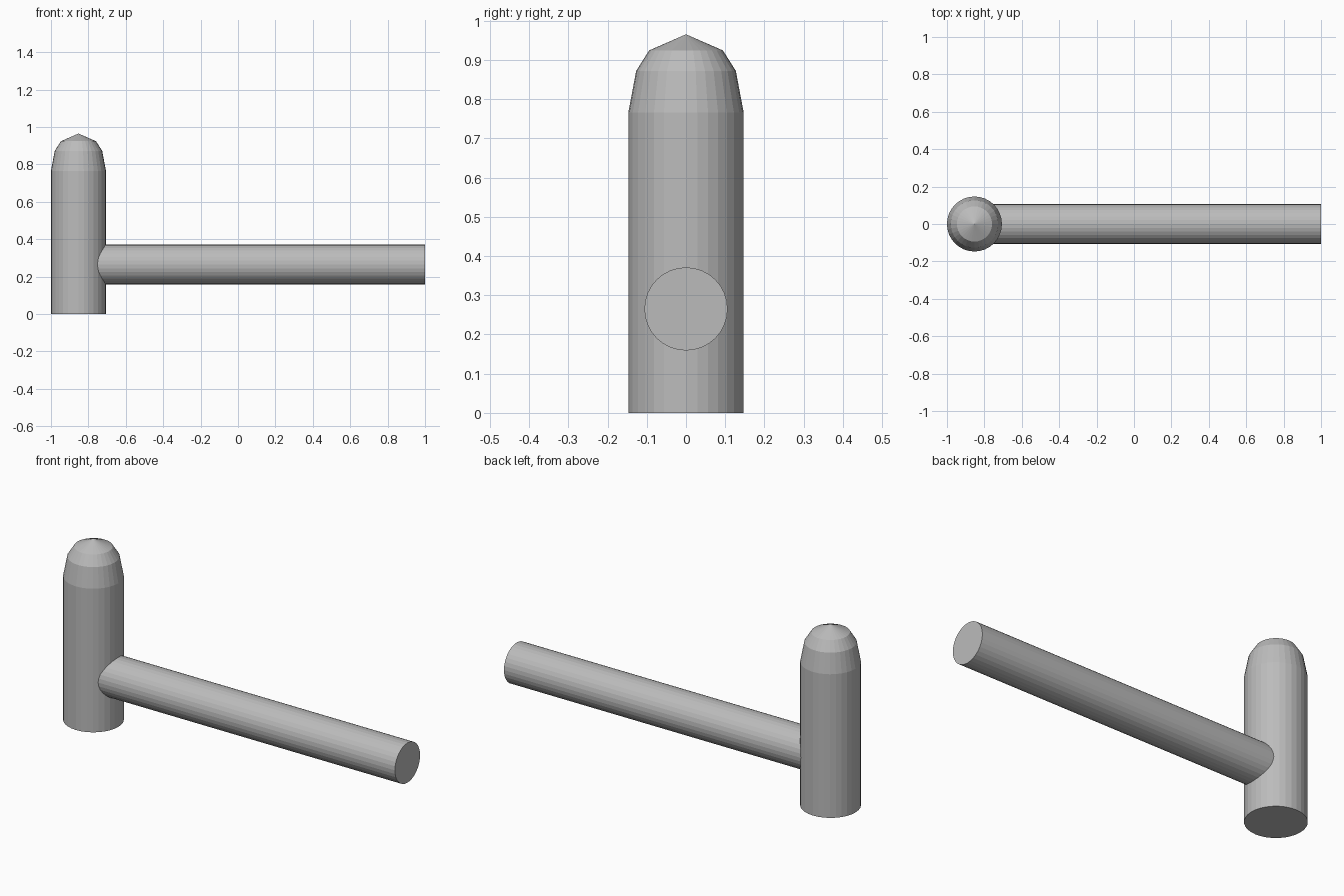
import bpy, bmesh, math
from mathutils import Matrix

if "Cube" in bpy.data.objects:
    bpy.data.objects.remove(bpy.data.objects["Cube"])

SEGMENTS = 32

grey = bpy.data.materials.new("plain grey")
grey.diffuse_color = (0.5, 0.5, 0.5, 1)
grey.use_nodes = True
grey.node_tree.nodes["Principled BSDF"].inputs["Base Color"].default_value = grey.diffuse_color


def lathe(name, profile, matrix):
    """Spin a (radius, height) profile around z; zero radius closes to a point."""
    bm = bmesh.new()
    rings = []
    for r, h in profile:
        if r == 0:
            rings.append([bm.verts.new((0, 0, h))] * SEGMENTS)
        else:
            rings.append([bm.verts.new((r * math.cos(a), r * math.sin(a), h))
                          for a in (2 * math.pi * i / SEGMENTS for i in range(SEGMENTS))])
    for low, high in zip(rings, rings[1:]):
        for i in range(SEGMENTS):
            j = (i + 1) % SEGMENTS
            bm.faces.new(list(dict.fromkeys((low[i], low[j], high[j], high[i]))))
    # flat caps on open ends
    if profile[0][0] > 0:
        bm.faces.new(rings[0][::-1])
    if profile[-1][0] > 0:
        bm.faces.new(rings[-1])
    bm.transform(matrix)
    bmesh.ops.recalc_face_normals(bm, faces=bm.faces)
    mesh = bpy.data.meshes.new(name)
    bm.to_mesh(mesh)
    bm.free()
    mesh.materials.append(grey)
    obj = bpy.data.objects.new(name, mesh)
    bpy.context.collection.objects.link(obj)
    return obj


# upright head with a stepped, rounded tip
lathe("hammer_head",
      [(0.147, 0), (0.147, 0.766), (0.127, 0.872), (0.094, 0.924), (0, 0.965)],
      Matrix.Translation((-0.853, 0, 0)))

# round handle running sideways out of the head
lathe("handle", [(0.106, -0.853), (0.106, 1.0)],
      Matrix.Translation((0, 0, 0.265)) @ Matrix.Rotation(math.pi / 2, 4, 'Y'))
